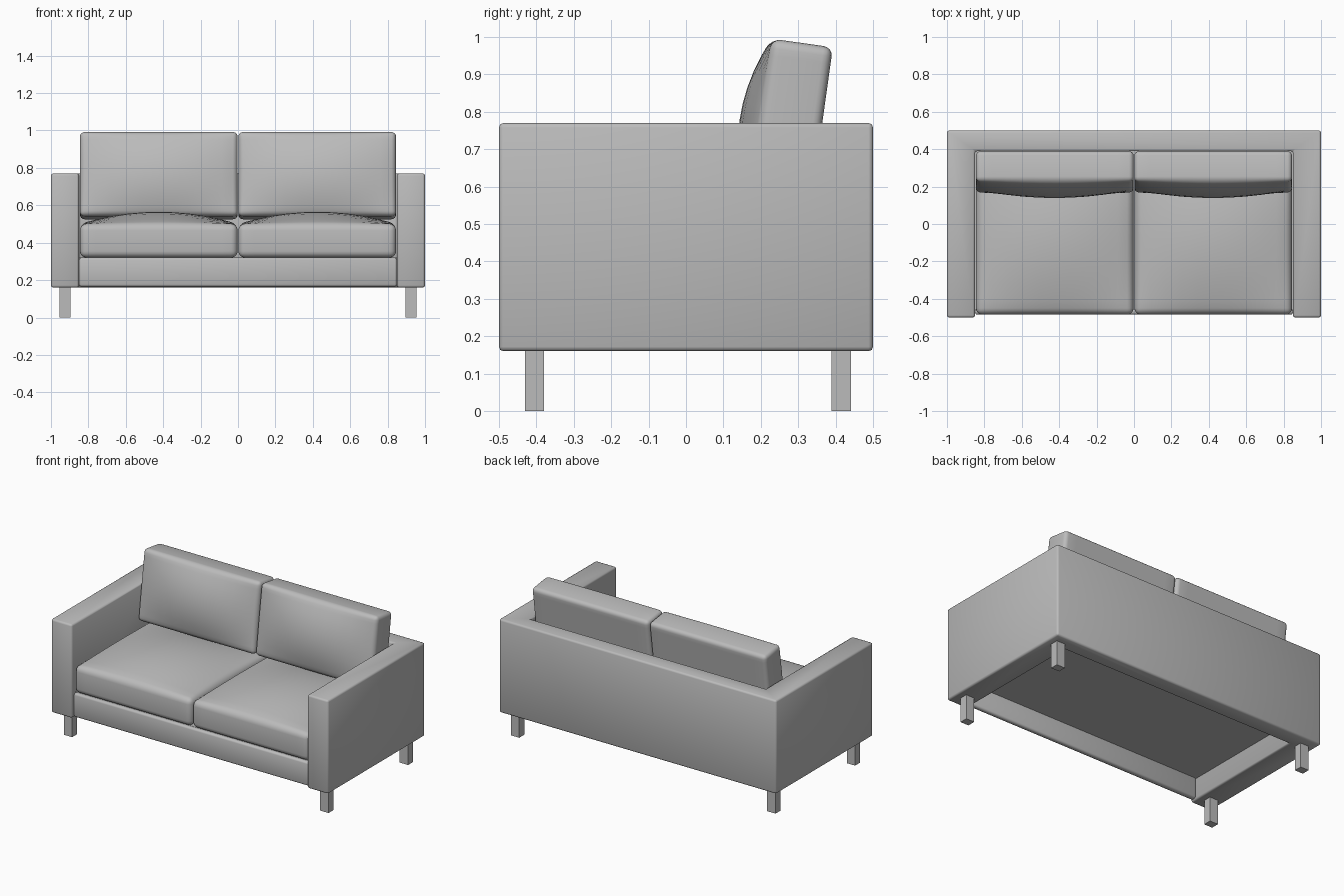
import bpy, bmesh
from math import radians
from mathutils import Vector

cube = bpy.data.objects.get("Cube")
if cube:
    bpy.data.objects.remove(cube, do_unlink=True)

grey = bpy.data.materials.new("soft grey")
grey.use_nodes = True
COLOUR = (0.5, 0.5, 0.5, 1)
grey.diffuse_color = COLOUR
grey.node_tree.nodes["Principled BSDF"].inputs["Base Color"].default_value = COLOUR


def finish(name, bm, smooth=True):
    bmesh.ops.recalc_face_normals(bm, faces=bm.faces)
    for f in bm.faces:
        f.smooth = smooth
    mesh = bpy.data.meshes.new(name)
    bm.to_mesh(mesh)
    bm.free()
    mesh.materials.append(grey)
    ob = bpy.data.objects.new(name, mesh)
    bpy.context.collection.objects.link(ob)
    return ob


def box_mesh(low, high, bevel=0, segments=1):
    bm = bmesh.new()
    bmesh.ops.create_cube(bm, size=1)
    low, high = Vector(low), Vector(high)
    for v in bm.verts:
        v.co = (low + high) / 2 + v.co * (high - low)
    if bevel:
        bmesh.ops.bevel(bm, geom=bm.edges[:], offset=bevel, segments=segments,
                        profile=0.5, affect='EDGES')
    return bm


def cushion(name, width, depth, height, dome, radius):
    """Rounded box lying flat, its top swelling to a soft crown."""
    hw, hd = width / 2, depth / 2
    bm = box_mesh((-hw, -hd, 0), (hw, hd, height), radius, 4)
    for i in range(-4, 5):
        for axis, half in ((Vector((1, 0, 0)), hw), (Vector((0, 1, 0)), hd)):
            bmesh.ops.bisect_plane(bm, geom=bm.verts[:] + bm.edges[:] + bm.faces[:],
                                   plane_co=axis * half * i / 5, plane_no=axis)
    for v in bm.verts:
        u, w = v.co.x / hw, v.co.y / hd
        v.co.z += dome * (1 - u * u) * (1 - w * w) * v.co.z / height
    return finish(name, bm)


# Arms and back: one U-shaped shell
bm = bmesh.new()
outline = [(-1, -0.5), (-0.85, -0.5), (-0.85, 0.39), (0.85, 0.39),
           (0.85, -0.5), (1, -0.5), (1, 0.5), (-1, 0.5)]
base = bm.faces.new([bm.verts.new((x, y, 0.16)) for x, y in outline])
top = bmesh.ops.extrude_face_region(bm, geom=[base])["geom"]
for v in top:
    if isinstance(v, bmesh.types.BMVert):
        v.co.z = 0.77
bmesh.ops.recalc_face_normals(bm, faces=bm.faces)
bmesh.ops.bevel(bm, geom=bm.edges[:], offset=0.012, segments=2, profile=0.5, affect='EDGES')
finish("arms_and_back", bm)

# Front rail and the deck behind it, open underneath
finish("front_rail", box_mesh((-0.85, -0.485, 0.165), (0.85, -0.45, 0.32), 0.012, 2))
finish("seat_deck", box_mesh((-0.855, -0.46, 0.3), (0.855, 0.395, 0.32)), False)

# Cushions and legs, left and right
for side, s in (("left", 1), ("right", -1)):
    seat = cushion(side + "_seat_cushion", 0.843, 0.82, 0.18, 0.065, 0.035)
    seat.location = (s * 0.4235, -0.075, 0.32)
    back = cushion(side + "_back_cushion", 0.843, 0.455, 0.165, 0.055, 0.025)
    back.location = (s * 0.4235, 0.361, 0.747)
    back.rotation_euler.x = radians(82)
    for end, y in (("front", -0.405), ("back", 0.415)):
        x = s * 0.925
        finish(f"{side}_{end}_leg",
               box_mesh((x - 0.03, y - 0.026, 0), (x + 0.03, y + 0.026, 0.17)), False)
